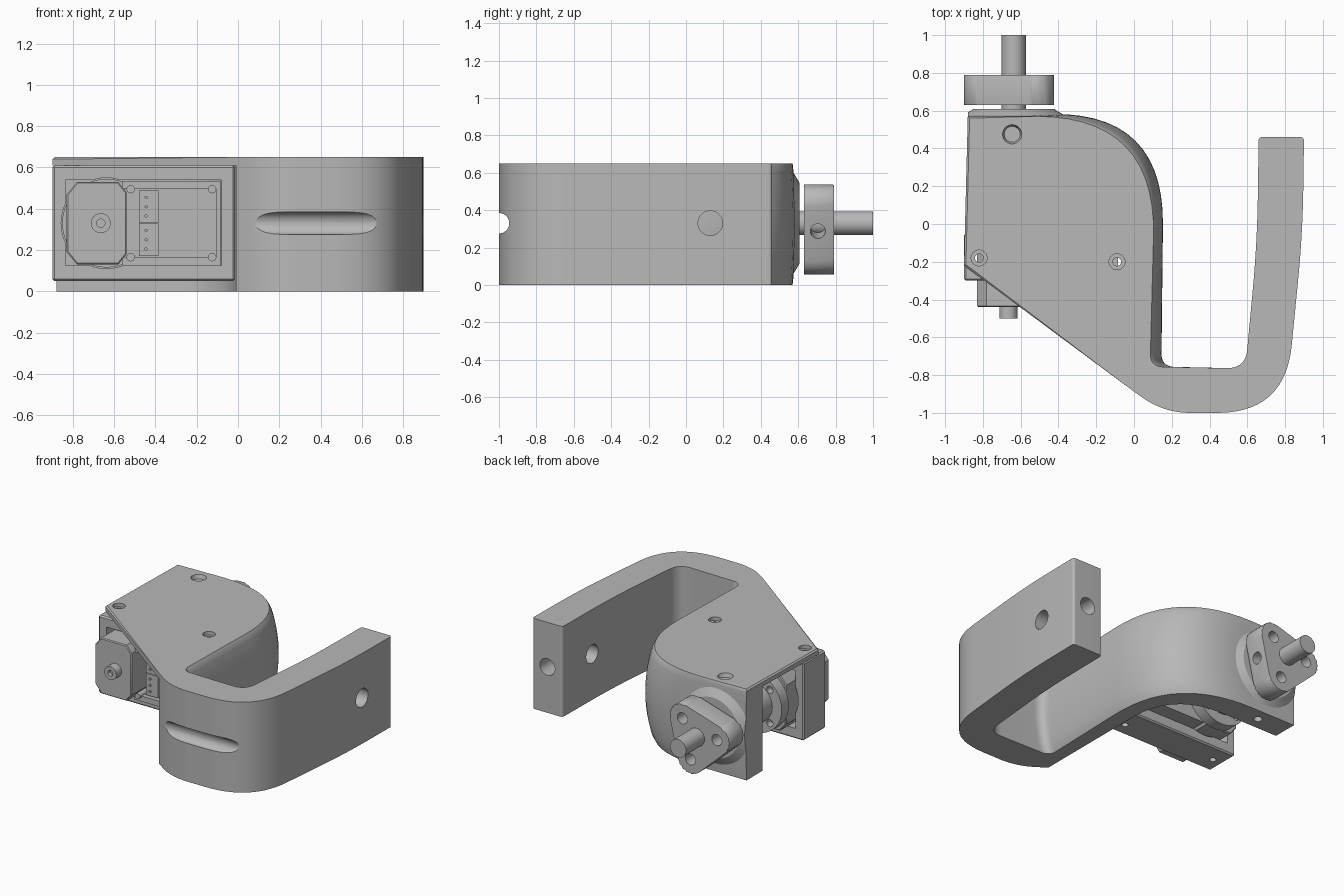
import bpy, bmesh, math
from mathutils import Vector, Matrix

if "Cube" in bpy.data.objects:
    bpy.data.objects.remove(bpy.data.objects["Cube"])

grey = bpy.data.materials.new("machined grey")
grey.use_nodes = True
COLOUR = (0.48, 0.48, 0.48, 1)
grey.diffuse_color = COLOUR
grey.node_tree.nodes["Principled BSDF"].inputs["Base Color"].default_value = COLOUR

HEIGHT, PLATE, MID, SHAFT_X = 0.65, 0.61, 0.33, -0.637


def finish(name, bm):
    bmesh.ops.recalc_face_normals(bm, faces=bm.faces[:])
    me = bpy.data.meshes.new(name)
    bm.to_mesh(me)
    bm.free()
    ob = bpy.data.objects.new(name, me)
    bpy.context.collection.objects.link(ob)
    me.materials.append(grey)
    return ob


def chamfer(bm, edges, width):
    bmesh.ops.bevel(bm, geom=edges, offset=width, segments=1, affect="EDGES")


def cut(ob, *cutters):
    """Subtract the cutters, then remove them."""
    for c in cutters:
        m = ob.modifiers.new("cut", "BOOLEAN")
        m.operation, m.solver, m.object = "DIFFERENCE", "EXACT", c
    deps = bpy.context.evaluated_depsgraph_get()
    me = bpy.data.meshes.new_from_object(ob.evaluated_get(deps))
    ob.modifiers.clear()
    ob.data = me
    for c in cutters:
        bpy.data.objects.remove(c)
    return ob


def box(name, x, y, z, edge=0):
    bm = bmesh.new()
    bmesh.ops.create_cube(bm, size=1)
    for v in bm.verts:
        v.co = [r[0] + (c + 0.5) * (r[1] - r[0]) for c, r in zip(v.co, (x, y, z))]
    if edge:
        chamfer(bm, bm.edges[:], edge)
    return finish(name, bm)


def rod(name, start, end, r, n=40, tip=None):
    a, b = Vector(start), Vector(end)
    rot = (b - a).to_track_quat("Z", "Y").to_matrix().to_4x4()
    bm = bmesh.new()
    bmesh.ops.create_cone(bm, cap_ends=True, segments=n, radius1=r, radius2=tip or r,
                          depth=(b - a).length, matrix=Matrix.Translation((a + b) / 2) @ rot)
    return finish(name, bm)


def prism(name, outline, y0, y1, edge=0):
    """Extrude an x, z outline along y, with optional chamfered end rims."""
    bm = bmesh.new()
    near, far = [[bm.verts.new((x, y, z)) for x, z in outline] for y in (y0, y1)]
    caps = [bm.faces.new(near), bm.faces.new(far)]
    for i in range(len(near)):
        j = (i + 1) % len(near)
        bm.faces.new((near[i], near[j], far[j], far[i]))
    if edge:
        chamfer(bm, [e for f in caps for e in f.edges], edge)
    return finish(name, bm)


def rounded(corners, steps=14):
    """Outline through corners (x, y, cut length), each cut corner made a curve."""
    out = []
    for i, (x, y, d) in enumerate(corners):
        p = Vector((x, y))
        if not d:
            out.append(p)
            continue
        a = p + (Vector(corners[i - 1][:2]) - p).normalized() * d
        b = p + (Vector(corners[(i + 1) % len(corners)][:2]) - p).normalized() * d
        for k in range(steps + 1):
            t = k / steps
            out.append(a * (1 - t) ** 2 + p * 2 * t * (1 - t) + b * t * t)
    return out


def loft(name, rim, swell, z0, z1, levels, edge=0):
    """Upright solid whose outline swells from rim to swell at mid height."""
    lo, hi = rounded(rim), rounded(swell)
    bm = bmesh.new()
    rings = []
    for k in range(levels + 1):
        z = z0 + (z1 - z0) * k / levels
        w = max(0, math.sin(math.pi * z / HEIGHT)) ** 0.65
        rings.append([bm.verts.new((*p.lerp(q, w), z)) for p, q in zip(lo, hi)])
    n = len(lo)
    for a, b in zip(rings, rings[1:]):
        for i in range(n):
            j = (i + 1) % n
            bm.faces.new((a[i], a[j], b[j], b[i]))
    bm.faces.new(rings[0])
    top = bm.faces.new(rings[-1])
    if edge:
        chamfer(bm, list(top.edges), edge)
    return finish(name, bm)


# Hooked grip: outer hook, then the palm side, which swells at mid height
hook = [(0.16, -1.0, 0.14), (0.8, -1.0, 0.36), (0.893, -0.05, 0.25), (0.9, 0.46, 0.02),
        (0.66, 0.46, 0.02), (0.652, -0.1, 0.25), (0.59, -0.765, 0.1)]
palm = [(0.085, -0.755, 0.07), (0.12, 0.57, 0.64), (-0.88, 0.57, 0)]
palm_swell = [(0.145, -0.755, 0.07), (0.16, 0.592, 0.6), (-0.88, 0.575, 0)]
inside = [(-0.88, 0.39, 0), (-0.01, 0.39, 0.42), (-0.01, -0.88, 0)]
edge = [(-0.9, -0.22, 0), (-0.01, -0.88, 0)]

grip = loft("hooked_grip", hook + palm + inside, hook + palm_swell + inside, 0, PLATE, 18)
cut(grip,
    rod("groove", (-0.2, -1.0, MID), (1, -1.0, MID), 0.055),
    rod("arm_hole", (0.5, 0.13, MID), (1, 0.13, MID), 0.066),
    rod("tip_hole", (0.78, 0.25, MID), (0.78, 0.6, MID), 0.06),
    rod("wall_hole", (-0.65, 0.48, -0.1), (-0.65, 0.48, 0.2), 0.028))

# Conical boss round the shaft, trimmed flush with the open side
boss = rod("shaft_boss", (SHAFT_X, 0.55, MID), (SHAFT_X, 0.608, MID), 0.31, 64, 0.215)
cut(boss, box("trim", (-1.2, -0.88), (0.4, 0.8), (-0.2, 0.8)))

# Top cover with counterbored screw holes
cover = loft("top_cover", hook + palm + edge, hook + palm_swell + edge,
             PLATE, HEIGHT, 2, 0.01)
screws = [(-0.82, -0.18), (-0.09, -0.2)]
bores = [rod("bore", (x, y, 0.625), (x, y, 0.8), 0.042) for x, y in screws]
bores += [rod("bore", (x, y, 0.5), (x, y, 0.8), 0.022) for x, y in screws]
bores.append(rod("bore", (-0.645, 0.475, 0.622), (-0.645, 0.475, 0.66), 0.042, 40, 0.054))
cut(cover, *bores)

# Motor frame hung under the cover
frame = box("motor_frame", (-0.9, -0.015), (-0.3, -0.05), (0.05, PLATE), 0.01)
cut(frame, box("opening", (-0.835, -0.08), (-0.5, 0.2), (0.125, 0.54)),
    rod("arc", (SHAFT_X, -0.5, MID), (SHAFT_X, 0.2, MID), 0.22),
    *[rod("bore", (x, y, -0.1), (x, y, 0.8), 0.022) for x, y in screws])

# Motor with chamfered nose, recessed rear bay and cable sockets
half = [(-0.83, 0.14), (-0.78, 0.2), (-0.58, 0.2), (-0.54, 0.15)]
nose = half + [(x, -z) for x, z in reversed(half)]
prism("motor_nose", [(x, MID + z) for x, z in nose], -0.44, 0.05, 0.006)
box("motor_bay", (-0.55, -0.085), (-0.26, 0.05), (0.13, 0.535))
box("bay_end", (-0.105, -0.085), (-0.38, -0.26), (0.13, 0.535))
for side in (-1, 1):
    z = MID + side * 0.185
    box("bay_rim", (-0.56, -0.085), (-0.38, -0.26), (z - 0.02, z + 0.02))
    z = MID + side * 0.08
    box("cable_socket", (-0.48, -0.385), (-0.36, -0.26), (z - 0.078, z + 0.078))
    for k in (-1, 0, 1):
        rod("socket_pin", (-0.445, -0.37, z + k * 0.045), (-0.445, -0.35, z + k * 0.045), 0.008, 12)
    for x in (-0.52, -0.125):
        rod("motor_screw", (x, -0.4, MID + side * 0.165), (x, -0.25, MID + side * 0.165), 0.02, 20)
cut(rod("rear_boss", (-0.665, -0.5, MID), (-0.665, -0.4, MID), 0.048),
    rod("boss_hole", (-0.665, -0.6, MID), (-0.665, -0.47, MID), 0.02))

# Drive horn, coupling and output shaft
horn = rod("drive_horn", (SHAFT_X, 0.05, MID), (SHAFT_X, 0.13, MID), 0.215)
holes = []
for k in range(4):
    a = math.radians(45 + 90 * k)
    x, z = SHAFT_X + 0.17 * math.cos(a), MID + 0.17 * math.sin(a)
    holes.append(rod("horn_hole", (x, 0.08, z), (x, 0.3, z), 0.025, 20))
cut(horn, *holes)
rod("coupling", (SHAFT_X, 0.12, MID), (SHAFT_X, 0.29, MID), 0.14)
rod("output_shaft", (SHAFT_X, 0.25, MID), (SHAFT_X, 1.0, MID), 0.064)

# Three-cornered flange: a hull round three corner discs
angles = [math.radians(47 + 120 * k) for k in range(3)]
centres = [(SHAFT_X + 0.165 * math.cos(a), MID - 0.015 + 0.165 * math.sin(a)) for a in angles]
outline = []
for a, (cx, cz) in zip(angles, centres):
    for k in range(13):
        t = a + math.radians(-60 + 10 * k)
        outline.append((cx + 0.102 * math.cos(t), cz + 0.102 * math.sin(t)))
flange = prism("flange", outline, 0.63, 0.79, 0.006)
side = math.radians(-13)
cut(flange, *[rod("flange_hole", (x, 0.5, z), (x, 0.9, z), 0.04) for x, z in centres],
    rod("set_screw_hole", (SHAFT_X, 0.705, MID),
        (SHAFT_X + 0.4 * math.cos(side), 0.705, MID + 0.4 * math.sin(side)), 0.04))

# Smooth curved surfaces, keep edges sharp
bpy.ops.object.select_all(action="DESELECT")
for ob in bpy.context.collection.objects:
    if ob.type == "MESH":
        ob.select_set(True)
        bpy.context.view_layer.objects.active = ob
bpy.ops.object.shade_smooth_by_angle(angle=math.radians(30))
